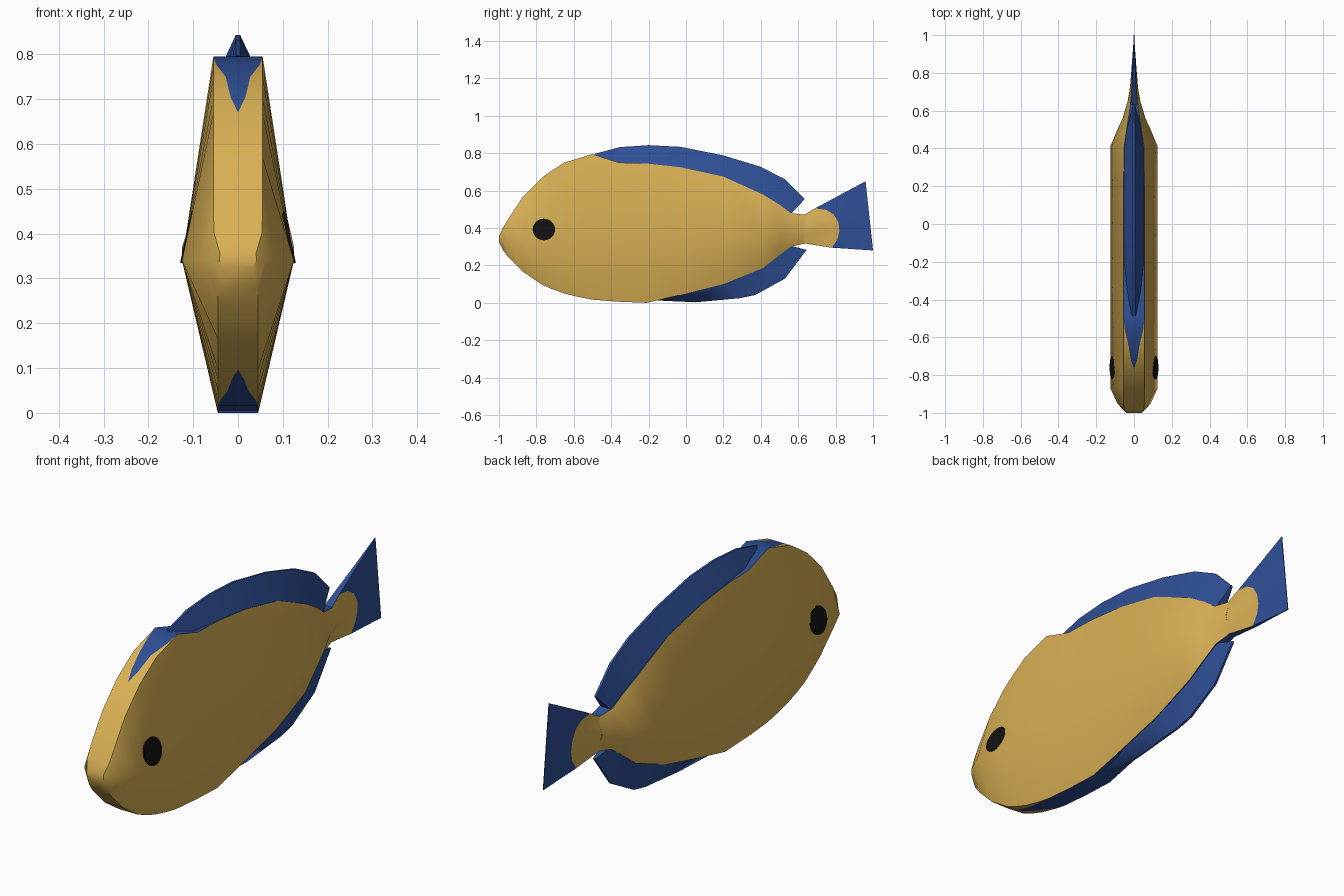
import bpy, bmesh, math

if "Cube" in bpy.data.objects:
    bpy.data.objects.remove(bpy.data.objects["Cube"])


def material(name, rgb):
    m = bpy.data.materials.new(name)
    m.diffuse_color = (*rgb, 1)
    m.use_nodes = True
    m.node_tree.nodes["Principled BSDF"].inputs["Base Color"].default_value = m.diffuse_color
    return m


GOLD = material("golden yellow", (0.70, 0.44, 0.09))
BLUE = material("deep blue", (0.028, 0.08, 0.31))
BLACK = material("eye black", (0.006, 0.006, 0.006))


def finish(name, bm, mats, angle=40):
    bmesh.ops.remove_doubles(bm, verts=bm.verts, dist=0.0005)
    bmesh.ops.recalc_face_normals(bm, faces=bm.faces)
    me = bpy.data.meshes.new(name)
    bm.to_mesh(me)
    bm.free()
    ob = bpy.data.objects.new(name, me)
    bpy.context.collection.objects.link(ob)
    for m in mats:
        me.materials.append(m)
    bpy.ops.object.select_all(action='DESELECT')
    ob.select_set(True)
    bpy.context.view_layer.objects.active = ob
    bpy.ops.object.shade_smooth_by_angle(angle=math.radians(angle))
    return ob


def mirrored(half):
    """Closed ring from its right-hand half, listed top to bottom."""
    return half + [(-x, y, z) for x, y, z in reversed(half)]


def loft(name, halves, mats, rule=lambda i, j: 0):
    """Skin a row of mirrored rings; rule gives the material slot."""
    bm = bmesh.new()
    rings = [[bm.verts.new(p) for p in mirrored(h)] for h in halves]
    n = len(rings[0])
    for i in range(len(rings) - 1):
        a, b = rings[i], rings[i + 1]
        for j in range(n):
            k = (j + 1) % n
            f = bm.faces.new((a[j], a[k], b[k], b[j]))
            f.material_index = rule(i, j)
    bm.faces.new(rings[0]).material_index = rule(0, 0)
    bm.faces.new(rings[-1]).material_index = rule(len(rings) - 2, 0)
    return finish(name, bm, mats)


# Body: y, top z, middle z, bottom z, middle half width, rim half width,
# share of the rim painted blue
SECTIONS = [
    (-1.00, .355, .34, .325, .042, .040, 0),
    (-.98, .40, .34, .285, .062, .053, 0),
    (-.95, .45, .34, .245, .088, .055, 0),
    (-.87, .57, .34, .165, .125, .055, 0),
    (-.77, .67, .34, .097, .125, .055, 0),
    (-.72, .705, .34, .075, .125, .055, .3),
    (-.65, .75, .34, .050, .125, .055, .5),
    (-.56, .777, .34, .028, .125, .055, .88),
    (-.50, .795, .34, .017, .125, .055, 1),
    (-.36, .75, .34, .006, .125, .055, 1),
    (-.21, .745, .34, .000, .125, .055, 1),
    (-.03, .725, .345, .042, .125, .055, 1),
    (.20, .675, .35, .100, .125, .055, 1),
    (.41, .58, .37, .185, .125, .053, 1),
    (.50, .525, .385, .255, .088, .040, 1),
    (.56, .48, .39, .300, .060, .030, 1),
    (.64, .47, .395, .318, .037, .018, 1),
]
halves = []
for y, zt, zm, zb, wm, wr, blue in SECTIONS:
    wb = wr * .82
    halves.append([(wr * blue, y, zt), (wr, y, zt), (wm, y, zm),
                   (wb, y, zb), (wb * blue, y, zb)])
loft("body", halves, [GOLD, BLUE], lambda i, j: 1 if j in (4, 9) else 0)


# Long fins: wedges rising from the body rim (y, z, half width) to a thin edge
def fin(name, base, tip):
    loft(name, [[(.005, *t), (w, y, z)] for (y, z, w), t in zip(base, tip)],
         [BLUE])


fin("dorsal_fin",
    [(-.48, .785, .014), (-.36, .748, .036), (-.2, .743, .052),
     (-.03, .723, .054), (.2, .673, .054), (.41, .578, .05),
     (.5, .523, .038), (.56, .475, .025)],
    [(-.49, .796), (-.355, .832), (-.2, .843), (-.03, .834),
     (.2, .788), (.4, .727), (.53, .66), (.635, .555)])
fin("anal_fin",
    [(-.16, .014, .03), (-.03, .044, .043), (.2, .102, .043),
     (.41, .187, .04), (.5, .258, .03), (.56, .305, .02)],
    [(-.14, .012), (.05, .003), (.29, .025), (.37, .042),
     (.53, .13), (.645, .283)])


# Tail: gold lobe with a rounded edge, then the blue fan
def line(a, b, n=7):
    return [(a[0] + (b[0] - a[0]) * i / (n - 1),
             a[1] + (b[1] - a[1]) * i / (n - 1)) for i in range(n)]


def between(p, q):
    return [((a + c) / 2, (b + d) / 2) for (a, b), (c, d) in zip(p, q)]


def tail_width(y, t):
    w = .037 - .017 * (y - .63) / .1 if y < .73 else .02 * (1 - y) / .27
    return max(w * (1 - .5 * abs(2 * t - 1)), .0015)


root = line((.63, .47), (.63, .318))
edge = [(.69, .505), (.75, .497), (.79, .472), (.815, .43),
        (.82, .385), (.81, .34), (.78, .295)]
end = line((.96, .65), (1.0, .28))
rows = [root, between(root, edge), edge, between(edge, end), end]
loft("tail", [[(tail_width(y, k / 6), y, z) for k, (y, z) in enumerate(r)]
              for r in rows],
     [GOLD, BLUE], lambda i, j: 1 if i >= 2 or j in (6, 13) else 0)

# Eyes: thin round plates lying on the sloping cheeks
for side, label in ((1, "right"), (-1, "left")):
    bm = bmesh.new()
    loops = []
    for lift in (-.004, .003):
        ring = []
        for k in range(24):
            a = math.tau * k / 24
            y, z = -.76 + .06 * math.cos(a), .392 + .058 * math.sin(a)
            ring.append(bm.verts.new((side * (.125 + lift - .22 * (z - .34)), y, z)))
        bm.faces.new(ring)
        loops.append(ring)
    for k in range(24):
        n = (k + 1) % 24
        bm.faces.new((loops[0][k], loops[0][n], loops[1][n], loops[1][k]))
    finish(label + "_eye", bm, [BLACK])
